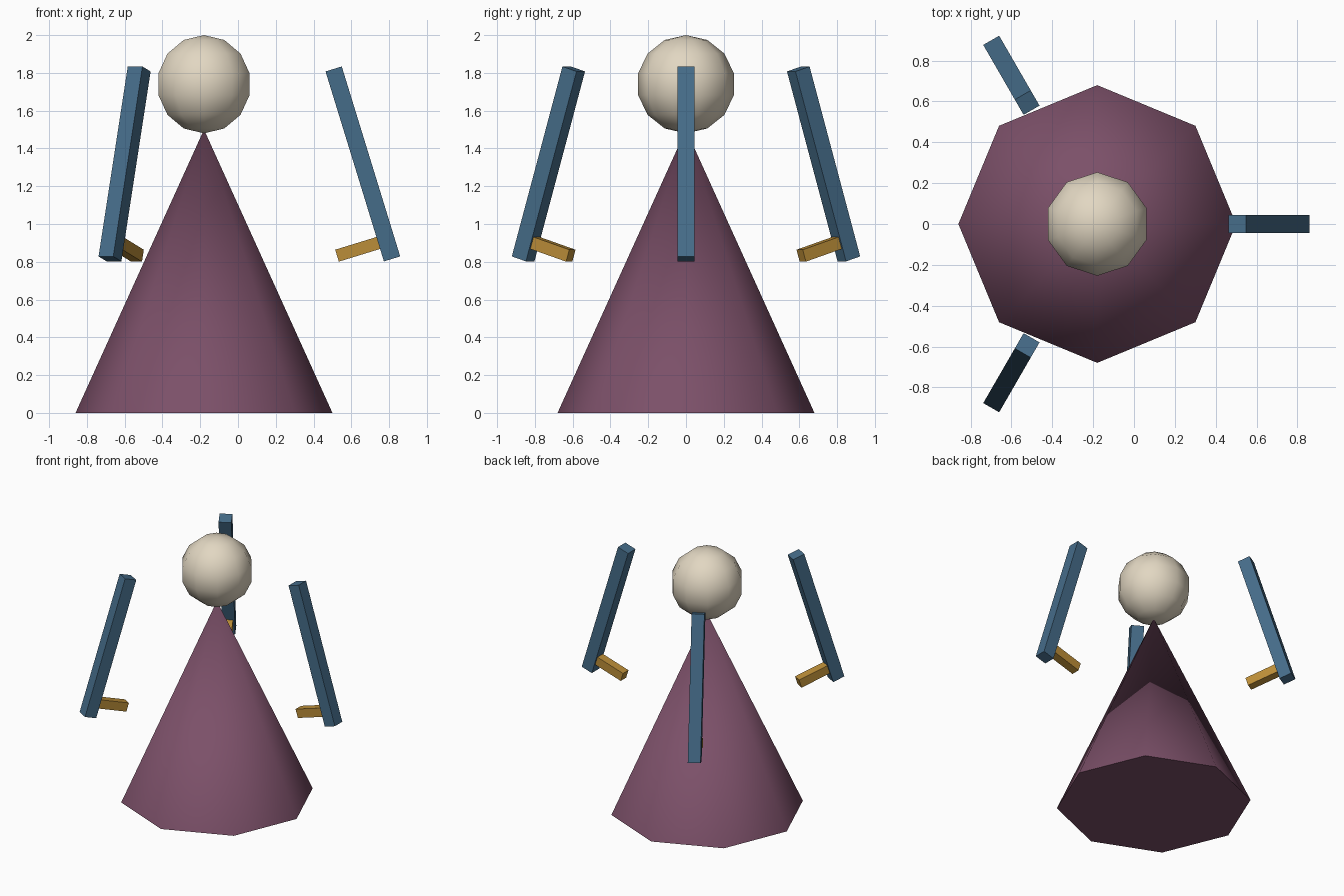
import bpy, bmesh, math
from mathutils import Matrix

if "Cube" in bpy.data.objects:
    bpy.data.objects.remove(bpy.data.objects["Cube"])

CX = -0.18                      # common axis of body, head and arms
TILT = math.radians(-17.1)      # arms lean inward at the top


def material(name, rgb):
    m = bpy.data.materials.new(name)
    m.diffuse_color = (*rgb, 1)
    m.use_nodes = True
    m.node_tree.nodes["Principled BSDF"].inputs["Base Color"].default_value = m.diffuse_color
    return m


def add_object(name, bm, mat, smooth=None):
    if smooth:
        for f in bm.faces:
            f.smooth = smooth(f)
    me = bpy.data.meshes.new(name)
    bm.to_mesh(me)
    bm.free()
    me.materials.append(mat)
    ob = bpy.data.objects.new(name, me)
    bpy.context.collection.objects.link(ob)
    return ob


def box(name, size, centre, matrix, mat):
    bm = bmesh.new()
    bmesh.ops.create_cube(bm, size=1)
    bm.transform(matrix @ Matrix.Translation(centre) @ Matrix.Diagonal((*size, 1)))
    return add_object(name, bm, mat)


plum = material("plum", (0.20, 0.08, 0.14))
cream = material("cream", (0.76, 0.68, 0.54))
blue = material("blue", (0.06, 0.15, 0.25))
gold = material("gold", (0.50, 0.27, 0.04))

# Body: eight-sided cone with a flat base
bm = bmesh.new()
bmesh.ops.create_cone(bm, cap_ends=True, segments=8, radius1=0.68, radius2=0, depth=1.5,
                      matrix=Matrix.Translation((CX, 0, 0.75)))
bmesh.ops.remove_doubles(bm, verts=bm.verts[:], dist=1e-4)
for e in bm.edges:
    e.smooth = not all(v.co.z < 0.01 for v in e.verts)
add_object("body", bm, plum, lambda f: f.normal.z > -0.9)

# Head: low-poly ball
bm = bmesh.new()
bmesh.ops.create_uvsphere(bm, u_segments=10, v_segments=7, radius=0.26,
                          matrix=Matrix.Translation((CX, 0, 1.74)))
add_object("head", bm, cream, lambda f: True)

# Three floating arms, each with a peg pointing inward at the lower end
for i in range(3):
    place = (Matrix.Translation((CX, 0, 0)) @ Matrix.Rotation(math.tau * i / 3, 4, 'Z')
             @ Matrix.Translation((0.841, 0, 1.318)) @ Matrix.Rotation(TILT, 4, 'Y'))
    box(f"arm_{i + 1}", (0.09, 0.09, 1.052), (0, 0, 0), place, blue)
    box(f"arm_peg_{i + 1}", (0.235, 0.066, 0.066), (-0.156, 0, -0.424), place, gold)
